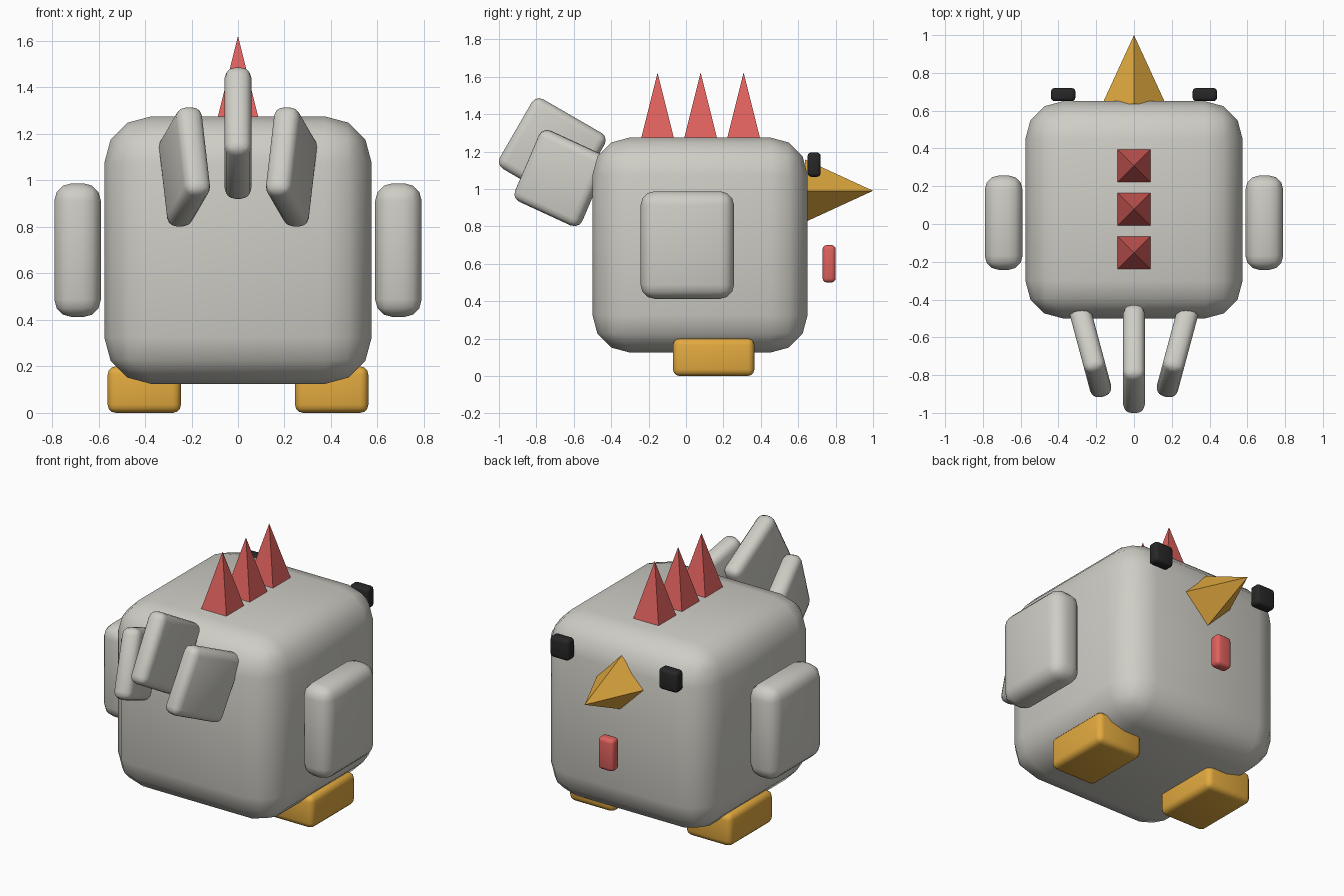
import bpy, bmesh
from math import radians, sqrt
from mathutils import Matrix

cube = bpy.data.objects.get("Cube")
if cube:
    bpy.data.objects.remove(cube, do_unlink=True)


def material(name, rgb):
    m = bpy.data.materials.new(name)
    m.use_nodes = True
    m.diffuse_color = (*rgb, 1)
    m.node_tree.nodes["Principled BSDF"].inputs["Base Color"].default_value = (*rgb, 1)
    return m


GREY = material("warm_grey", (0.62, 0.61, 0.56))
YELLOW = material("golden_yellow", (0.76, 0.40, 0.05))
RED = material("soft_red", (0.74, 0.12, 0.11))
BLACK = material("black", (0.02, 0.02, 0.02))


def finish(bm, name, mat, loc, rot, smooth):
    mesh = bpy.data.meshes.new(name)
    for f in bm.faces:
        f.smooth = smooth
    bm.to_mesh(mesh)
    bm.free()
    mesh.materials.append(mat)
    obj = bpy.data.objects.new(name, mesh)
    obj.location = loc
    obj.rotation_euler = [radians(a) for a in rot]
    bpy.context.collection.objects.link(obj)
    return obj


def rounded_box(name, mat, loc, size, radius, rot=(0, 0, 0), segments=3):
    bm = bmesh.new()
    bmesh.ops.create_cube(bm, size=1, matrix=Matrix.Diagonal((*size, 1)))
    bmesh.ops.bevel(bm, geom=bm.edges[:], offset=radius, offset_type='OFFSET',
                    segments=segments, profile=0.5, affect='EDGES', clamp_overlap=True)
    return finish(bm, name, mat, loc, rot, True)


def pyramid(name, mat, base, radius, height, rot):
    bm = bmesh.new()
    bmesh.ops.create_cone(bm, cap_ends=True, segments=4, radius1=radius, radius2=0,
                          depth=height, matrix=Matrix.Translation((0, 0, height / 2)))
    bmesh.ops.remove_doubles(bm, verts=bm.verts[:], dist=0.0001)
    return finish(bm, name, mat, base, rot, False)


# Body
rounded_box("body", GREY, (0, 0.075, 0.70), (1.15, 1.15, 1.15), 0.2)

# Paired parts: wings, feet, eyes, outer tail feathers
for side, s in (("left", 1), ("right", -1)):
    rounded_box(side + "_wing", GREY, (s * 0.69, 0.007, 0.70), (0.2, 0.5, 0.575), 0.075)
    rounded_box(side + "_foot", YELLOW, (s * 0.403, 0.148, 0.10), (0.315, 0.435, 0.2), 0.035)
    rounded_box(side + "_eye", BLACK, (s * 0.375, 0.685, 1.13), (0.13, 0.07, 0.13), 0.02)
    rounded_box(side + "_tail_feather", GREY, (s * 0.23, -0.67, 1.058),
                (0.115, 0.40, 0.415), 0.045, (-24, 0, -15 * s))

# Middle tail feather
rounded_box("middle_tail_feather", GREY, (0, -0.715, 1.203),
            (0.115, 0.45, 0.43), 0.045, (-30, 0, 0))

# Comb spikes
for i in range(3):
    pyramid(f"comb_spike_{i + 1}", RED, (0, -0.152 + 0.23 * i, 1.27),
            0.088 * sqrt(2), 0.352, (0, 0, 45))

# Beak and wattle
pyramid("beak", YELLOW, (0, 0.635, 0.99), 0.168, 0.365, (-90, 0, 0))
rounded_box("wattle", RED, (0, 0.765, 0.60), (0.105, 0.07, 0.2), 0.022)
